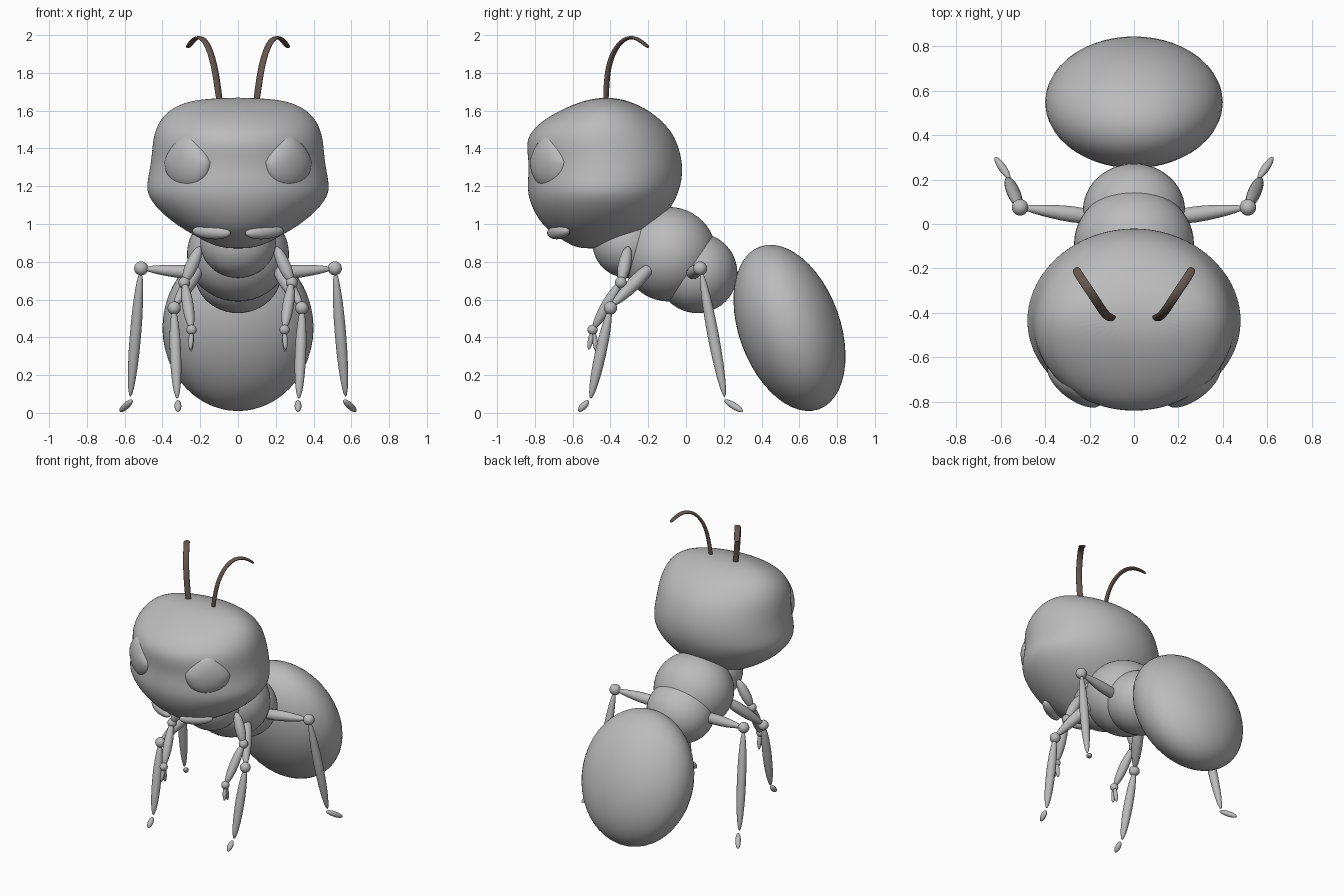
import bpy, bmesh, math
from mathutils import Vector, Matrix

cube = bpy.data.objects.get("Cube")
if cube:
    bpy.data.objects.remove(cube, do_unlink=True)


def material(name, color):
    m = bpy.data.materials.new(name)
    m.use_nodes = True
    m.diffuse_color = (*color, 1)
    m.node_tree.nodes["Principled BSDF"].inputs["Base Color"].default_value = (*color, 1)
    return m


GREY = material("shell grey", (0.5, 0.5, 0.5))
BROWN = material("antenna brown", (0.13, 0.095, 0.08))


def finish(name, bm, mat, subdivide=0):
    bmesh.ops.recalc_face_normals(bm, faces=bm.faces)
    for f in bm.faces:
        f.smooth = True
    mesh = bpy.data.meshes.new(name)
    bm.to_mesh(mesh)
    bm.free()
    mesh.materials.append(mat)
    obj = bpy.data.objects.new(name, mesh)
    bpy.context.collection.objects.link(obj)
    if subdivide:
        mod = obj.modifiers.new("Smooth", "SUBSURF")
        mod.levels = mod.render_levels = subdivide
    return obj


def ellipsoid(name, center, radii, rot=Matrix(), shape=None, segments=48):
    """Ball with three radii; shape adjusts unit-sphere points first."""
    bm = bmesh.new()
    bmesh.ops.create_uvsphere(bm, u_segments=segments, v_segments=segments // 2, radius=1)
    for v in bm.verts:
        if shape:
            shape(v.co)
        v.co = rot @ Vector(a * b for a, b in zip(v.co, radii)) + Vector(center)
    return finish(name, bm, GREY)


def spindle(name, a, b, radius, taper=0.0):
    """Pointed limb segment from a to b, thinner toward b by taper."""
    a, b = Vector(a), Vector(b)
    rot = (b - a).to_track_quat("Z", "Y").to_matrix().to_4x4()

    def thin(co):
        k = 1 - taper * co.z
        co.x *= k
        co.y *= k
    return ellipsoid(name, (a + b) / 2, (radius, radius, (b - a).length / 2), rot, thin, 24)


def skin(name, rings, start, end, mat):
    """Closed surface through matching rings, with a pole at each end."""
    bm = bmesh.new()
    loops = [[bm.verts.new(p) for p in ring] for ring in rings]
    n = len(loops[0])
    for lower, upper in zip(loops, loops[1:]):
        for i in range(n):
            j = (i + 1) % n
            bm.faces.new((lower[i], lower[j], upper[j], upper[i]))
    for pole, loop in ((start, loops[0]), (end, loops[-1])):
        tip = bm.verts.new(pole)
        for i in range(n):
            bm.faces.new((tip, loop[i], loop[(i + 1) % n]))
    return finish(name, bm, mat, 2)


# Head: height, half width, front y, back y
HEAD = [
    (0.875, 0.09, -0.58, -0.42), (0.90, 0.16, -0.63, -0.32), (0.95, 0.25, -0.71, -0.21),
    (1.0, 0.335, -0.765, -0.15), (1.08, 0.43, -0.815, -0.08), (1.16, 0.487, -0.84, -0.04),
    (1.23, 0.482, -0.84, -0.02), (1.32, 0.463, -0.832, -0.015), (1.42, 0.455, -0.85, -0.04),
    (1.49, 0.443, -0.825, -0.075), (1.56, 0.41, -0.745, -0.14), (1.62, 0.345, -0.63, -0.225),
    (1.66, 0.23, -0.52, -0.33),
]
SIDES = 32
rings = []
for z, w, front, back in HEAD:
    mid, depth = (front + back) / 2, (back - front) / 2
    angles = [2 * math.pi * i / SIDES for i in range(SIDES)]
    rings.append([(w * math.cos(t), mid + depth * math.sin(t), z) for t in angles])
skin("head", rings, (0, -0.5, 0.87), (0, -0.42, 1.67), GREY)

# Thorax segments and abdomen
ellipsoid("neck", (0, -0.31, 0.9), (0.2, 0.185, 0.185))
ellipsoid("front_thorax", (0, -0.09, 0.84), (0.27, 0.25, 0.25))
ellipsoid("rear_thorax", (0, 0.06, 0.74), (0.23, 0.212, 0.212))
ellipsoid("abdomen", (0, 0.548, 0.45), (0.4, 0.268, 0.458),
          Matrix.Rotation(math.radians(20), 4, "X"))


def eye_shape(co):
    if co.z > 0:
        co.x *= 1 - 0.35 * co.z


ANTENNA = [(0.095, -0.425, 1.63), (0.115, -0.42, 1.78), (0.135, -0.40, 1.88),
           (0.165, -0.355, 1.96), (0.2, -0.30, 1.993), (0.235, -0.25, 1.98),
           (0.265, -0.2, 1.935)]

# Limb segments: name, start, end, radius, taper
LIMBS = [
    ("hind_thigh", (0.14, 0.025, 0.735), (0.51, 0.075, 0.765), 0.034, 0.35),
    ("hind_shin", (0.515, 0.08, 0.75), (0.57, 0.205, 0.085), 0.03, 0),
    ("hind_foot", (0.56, 0.205, 0.067), (0.625, 0.3, 0.008), 0.018, 0),
    ("middle_thigh", (0.19, -0.17, 0.79), (0.338, -0.395, 0.565), 0.036, 0.2),
    ("middle_shin", (0.34, -0.4, 0.555), (0.322, -0.505, 0.075), 0.03, 0),
    ("middle_foot", (0.318, -0.515, 0.065), (0.318, -0.57, 0.008), 0.018, 0),
    ("front_thigh", (0.2, -0.305, 0.88), (0.285, -0.345, 0.69), 0.034, 0),
    ("front_shin", (0.283, -0.35, 0.69), (0.247, -0.49, 0.445), 0.03, 0),
    ("front_claw", (0.245, -0.495, 0.44), (0.252, -0.515, 0.335), 0.014, 0),
    ("rear_claw", (0.245, -0.49, 0.44), (0.25, -0.475, 0.325), 0.014, 0),
    ("mandible", (0.04, -0.725, 0.95), (0.24, -0.625, 0.965), 0.038, 0),
]
JOINTS = [("hind_knee", (0.513, 0.075, 0.765), 0.037),
          ("middle_knee", (0.338, -0.4, 0.555), 0.035),
          ("front_knee", (0.285, -0.345, 0.69), 0.031),
          ("front_wrist", (0.246, -0.495, 0.44), 0.027)]

for side, s in (("left", 1), ("right", -1)):
    def flip(p):
        return Vector((p[0] * s, p[1], p[2]))

    # Legs and mouthparts
    for name, a, b, r, taper in LIMBS:
        spindle(f"{side}_{name}", flip(a), flip(b), r, taper)
    for name, c, r in JOINTS:
        ellipsoid(f"{side}_{name}", flip(c), (r, r, r), segments=24)

    # Eyes
    turn = Matrix.Rotation(s * math.radians(37), 4, "Z")
    ellipsoid(f"{side}_eye", flip((0.265, -0.722, 1.33)), (0.148, 0.068, 0.142), turn, eye_shape)

    # Flattened, curved antennae
    path = [flip(p) for p in ANTENNA]
    across = flip((0.82, -0.57, 0))
    rings = []
    for i, p in enumerate(path):
        along = (path[min(i + 1, len(path) - 1)] - path[max(i - 1, 0)]).normalized()
        normal = along.cross(across).normalized()
        thick = 0.014 - 0.001 * i
        rings.append([p + across * 0.021 * math.cos(t) + normal * thick * math.sin(t)
                      for t in (2 * math.pi * k / 10 for k in range(10))])
    skin(f"{side}_antenna", rings, path[0], path[-1], BROWN)
